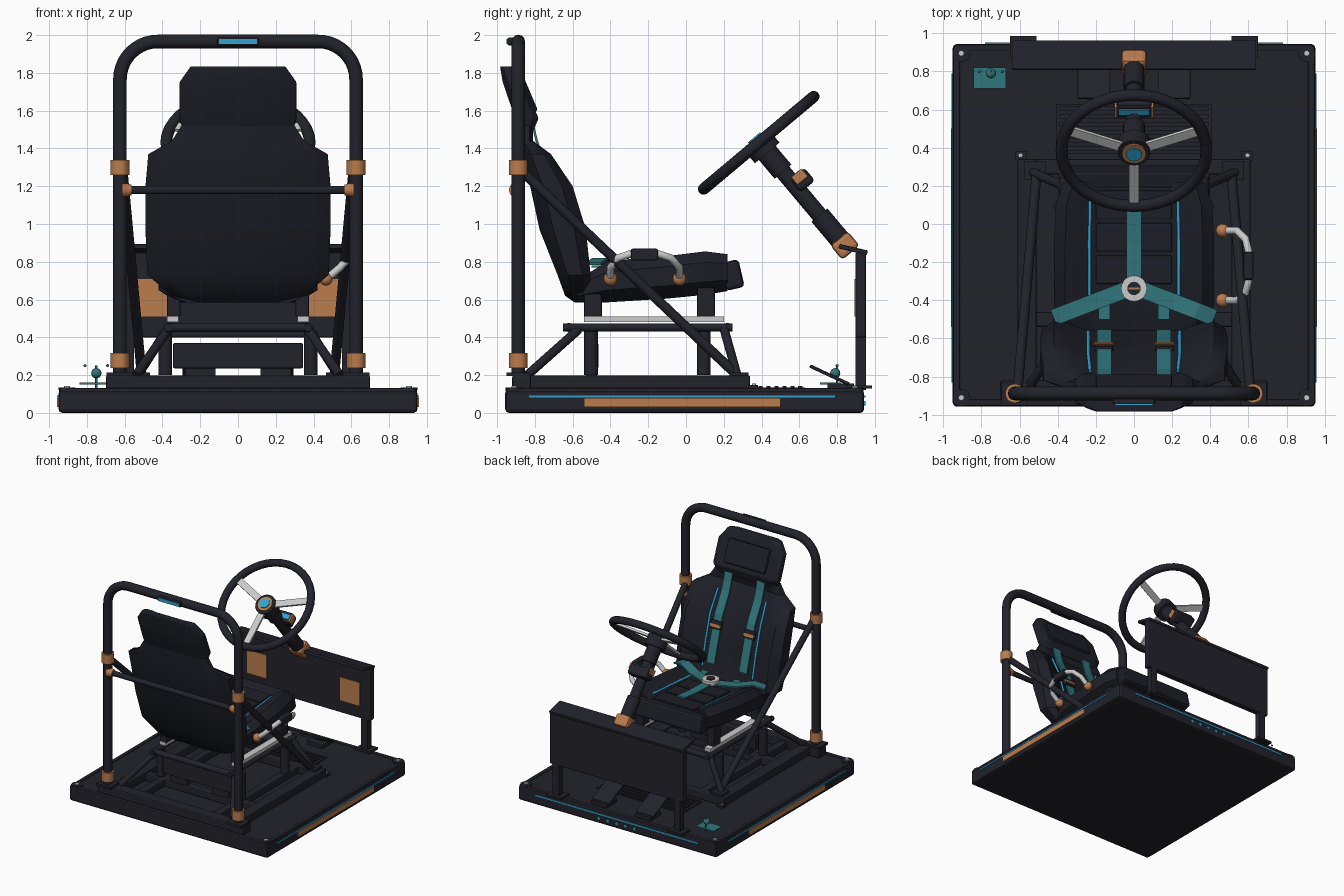
import bpy, bmesh, math
from mathutils import Vector as V, Matrix

if "Cube" in bpy.data.objects:
    bpy.data.objects.remove(bpy.data.objects["Cube"])

def mat(name, c):
    m = bpy.data.materials.new(name)
    m.diffuse_color = (*c, 1)
    m.use_nodes = True
    m.node_tree.nodes["Principled BSDF"].inputs["Base Color"].default_value = m.diffuse_color
    return m

DARK = mat("charcoal", (0.016, 0.016, 0.024))
PAD = mat("seat_black", (0.013, 0.014, 0.021))
ORANGE = mat("copper", (0.50, 0.20, 0.075))
BLUE = mat("light_blue", (0.03, 0.37, 0.65))
TEAL = mat("belt_teal", (0.03, 0.18, 0.20))
STEEL = mat("steel", (0.60, 0.60, 0.60))

def add(name, bm, m, smooth=False, bevel=0):
    bmesh.ops.recalc_face_normals(bm, faces=bm.faces)
    me = bpy.data.meshes.new(name)
    bm.to_mesh(me)
    bm.free()
    me.materials.append(m)
    o = bpy.data.objects.new(name, me)
    bpy.context.collection.objects.link(o)
    if bevel:
        b = o.modifiers.new("bevel", 'BEVEL')
        b.width, b.segments, b.limit_method = bevel, 2, 'ANGLE'
    if smooth:
        bpy.ops.object.select_all(action='DESELECT')
        o.select_set(True)
        bpy.context.view_layer.objects.active = o
        bpy.ops.object.shade_smooth_by_angle(angle=math.radians(35))
    return o

def box(name, c, size, m=DARK, rx=0, rz=0, bevel=0):
    bm = bmesh.new()
    M = (Matrix.Translation(c) @ Matrix.Rotation(math.radians(rz), 4, 'Z')
         @ Matrix.Rotation(math.radians(rx), 4, 'X') @ Matrix.Diagonal((*size, 1)))
    bmesh.ops.create_cube(bm, size=1, matrix=M)
    return add(name, bm, m, bevel=bevel)

def rod(name, p, q, r, m=DARK, r2=None, n=20):
    p, q = V(p), V(q)
    bm = bmesh.new()
    M = Matrix.Translation((p + q) / 2) @ (q - p).to_track_quat('Z', 'Y').to_matrix().to_4x4()
    bmesh.ops.create_cone(bm, cap_ends=True, segments=n, radius1=r, radius2=r if r2 is None else r2,
                          depth=(q - p).length, matrix=M)
    return add(name, bm, m, True)

def ball(name, c, r, m):
    bm = bmesh.new()
    bmesh.ops.create_uvsphere(bm, u_segments=16, v_segments=10, radius=r, matrix=Matrix.Translation(c))
    return add(name, bm, m, True)

def tube(name, pts, r, m=DARK, cyclic=False):
    cu = bpy.data.curves.new(name, 'CURVE')
    cu.dimensions, cu.bevel_depth, cu.bevel_resolution, cu.use_fill_caps = '3D', r, 4, True
    s = cu.splines.new('POLY')
    s.points.add(len(pts) - 1)
    for a, p in zip(s.points, pts):
        a.co = (*p, 1)
    s.use_cyclic_u = cyclic
    cu.materials.append(m)
    o = bpy.data.objects.new(name, cu)
    bpy.context.collection.objects.link(o)
    bpy.ops.object.select_all(action='DESELECT')
    o.select_set(True)
    bpy.context.view_layer.objects.active = o
    bpy.ops.object.convert(target='MESH')
    bpy.ops.object.shade_smooth_by_angle(angle=math.radians(40))

def loft(name, rings, m, bevel=0):
    bm = bmesh.new()
    vs = [[bm.verts.new(p) for p in r] for r in rings]
    n = len(vs[0])
    for a, b in zip(vs, vs[1:]):
        for i in range(n):
            bm.faces.new((a[i], a[(i + 1) % n], b[(i + 1) % n], b[i]))
    bm.faces.new(vs[0])
    bm.faces.new(vs[-1])
    return add(name, bm, m, True, bevel)

def ribbon(name, pts, side, m):
    bm = bmesh.new()
    vs = [(bm.verts.new(V(p) - V(side)), bm.verts.new(V(p) + V(side))) for p in pts]
    for a, b in zip(vs, vs[1:]):
        bm.faces.new((a[0], a[1], b[1], b[0]))
    s = add(name, bm, m).modifiers.new("thick", 'SOLIDIFY')
    s.thickness, s.offset = 0.012, 0

def section(w, b, f, d):
    # padded cross-section: back b, bolster front f, centre recessed by d
    h = [(.76 * w, b), (w, b + .3 * (f - b)), (w, f - .25 * (f - b)), (.86 * w, f), (.64 * w, f - .5 * d), (.52 * w, f - d)]
    return h + [(-x, t) for x, t in reversed(h)]

# platform with light strips and corner bolts
box("platform", (0, -.007, .062), (1.9, 1.9, .124), bevel=.02)
for s in (-1, 1):
    box("platform_edge_side", (s * .93, -.007, .118), (.035, 1.88, .025), bevel=.008)
    box("platform_edge_end", (0, -.007 + s * .93, .118), (1.88, .035, .025), bevel=.008)
    box("side_light", (s * .952, -.02, .087), (.01, 1.62, .012), BLUE)
    box("side_plate", (s * .952, -.02, .055), (.012, 1.04, .045), ORANGE)
    for y in (-.91, .895):
        rod("corner_pad", (s * .905, y, .12), (s * .905, y, .134), .045)
        rod("corner_bolt", (s * .905, y, .13), (s * .905, y, .142), .015, STEEL)
box("rear_light", (0, .945, .087), (1.56, .01, .012), BLUE)
for i in range(5):
    rod("rear_light_dot", (-.17 + .085 * i, .94, .05), (-.17 + .085 * i, .95, .05), .012, BLUE)

# base frame
box("frame_front_beam", (0, -.87, .16), (1.4, .1, .075), bevel=.01)
for y in (-.5, .3):
    box("frame_cross_beam", (0, y, .155), (1.14, .08, .06), bevel=.01)
for s in (-1, 1):
    box("frame_side_rail", (s * .56, -.28, .163), (.1, 1.24, .07), bevel=.01)
    box("frame_inner_rail", (s * .36, -.28, .155), (.07, 1.2, .06), bevel=.01)
    box("frame_corner_plate", (s * .59, .355, .138), (.06, .05, .02))
    rod("frame_corner_bolt", (s * .595, .36, .14), (s * .595, .36, .155), .01, STEEL)
    box("hoop_foot", (s * .625, -.89, .205), (.14, .12, .02))

# roll hoop, collars, crossbar and braces
arc = [(.425 + .2 * math.cos(a), -.888, 1.766 + .2 * math.sin(a)) for a in [math.pi / 20 * i for i in range(11)]]
tube("roll_hoop", [(.625, -.888, .2)] + arc + [(-x, y, z) for x, y, z in reversed(arc)] + [(-.625, -.888, .2)], .036)
box("hoop_light_housing", (0, -.925, 1.966), (.22, .04, .042), bevel=.008)
box("hoop_light", (0, -.946, 1.966), (.2, .008, .028), BLUE)
rod("crossbar", (-.6, -.895, 1.18), (.6, -.895, 1.18), .022)
for s in (-1, 1):
    for z in (.277, 1.3):
        rod("hoop_collar", (s * .625, -.888, z - .04), (s * .625, -.888, z + .04), .05, ORANGE)
    rod("crossbar_joint", (s * .615, -.895, 1.18), (s * .565, -.895, 1.18), .042, ORANGE, .028)
    rod("diagonal_brace", (s * .61, -.87, 1.28), (s * .51, .27, .2), .026)
    box("brace_foot", (s * .52, .28, .205), (.11, .1, .02))

# seat support frame
for s in (-1, 1):
    rod("support_rail", (s * .37, -.65, .452), (s * .37, .245, .452), .022)
    box("slide_rail", (s * .345, -.17, .495), (.06, .74, .03), STEEL)
    rod("support_leg_front", (s * .54, -.84, .2), (s * .37, -.57, .44), .024)
    rod("support_leg_rear", (s * .53, .27, .2), (s * .37, .2, .45), .024)
    for y in (-.503, .095):
        rod("support_post", (s * .385, y, .2), (s * .385, y, .43), .036)
        box("seat_mount", (s * .34, y + .01, .585), (.07, .095, .16), bevel=.01)
    box("control_box_foot", (s * .2, -.5, .21), (.16, .06, .05))
for y in (-.62, .22):
    rod("support_crossbar", (-.38, y, .452), (.38, y, .452), .024)
box("control_box", (0, -.5, .303), (.69, .075, .135), bevel=.01)

# seat: rows of height, half width, back, bolster front, recess
back = [(.585, .2, -.59, -.53, 0), (.62, .35, -.64, -.51, .02), (.73, .48, -.68, -.505, .06), (.97, .49, -.775, -.53, .08),
        (1.2, .49, -.825, -.6, .08), (1.37, .475, -.865, -.715, .06), (1.44, .35, -.88, -.81, .02), (1.52, .3, -.89, -.81, 0)]
loft("seat_back", [[(x, y, z) for x, y in section(w, b, f, d)] for z, w, b, f, d in back], PAD)
head = [(1.49, .29, -.88, -.81, 0), (1.56, .31, -.905, -.78, .01), (1.75, .31, -.97, -.86, .02), (1.835, .25, -.985, -.91, .01)]
loft("headrest", [[(x, y, z) for x, y in section(w, b, f, d)] for z, w, b, f, d in head], PAD, .008)
box("headrest_pad", (0, -.85, 1.68), (.4, .06, .2), PAD, rx=23, bevel=.015)
cush = [(-.58, .36, .585, .70, 0), (-.42, .42, .585, .80, .05), (-.1, .42, .605, .83, .06),
        (.1, .41, .625, .855, .07), (.22, .37, .645, .84, .05)]
loft("seat_cushion", [[(x, y, z) for x, z in section(w, b, f, d)] for y, w, b, f, d in cush], PAD)
box("cushion_front_lip", (0, .245, .73), (.7, .1, .15), PAD, rx=13, bevel=.02)
for i in range(3):
    box("cushion_panel", (0, -.24 + .17 * i, .766 + .008 * i), (.4, .15, .02), PAD, rx=3, bevel=.008)

# piping and belts
for s in (-1, 1):
    tube("cushion_piping", [(s * .235, -.4, .755), (s * .235, -.1, .78), (s * .23, .13, .80)], .009, BLUE)
    tube("back_piping", [(s * .24, -.565, .78), (s * .24, -.607, .97), (s * .24, -.675, 1.2), (s * .23, -.77, 1.38)], .009, BLUE)
    ribbon("shoulder_belt", [(s * .155, y, z) for y, z in
           ((-.81, 1.52), (-.79, 1.44), (-.765, 1.37), (-.672, 1.2), (-.602, .97), (-.56, .82))], (.038, 0, 0), TEAL)
    box("belt_adjuster", (s * .16, -.645, 1.12), (.1, .03, .07), DARK, rx=16, bevel=.005)
    box("belt_adjuster_bar", (s * .16, -.628, 1.12), (.1, .012, .025), ORANGE, rx=16)
    ribbon("belt_lower_end", [(s * .155, -.5, .775), (s * .155, -.4, .775)], (.03, 0, 0), TEAL)
    ribbon("lap_belt", [(s * .03, -.34, .785), (s * .2, -.405, .785), (s * .33, -.455, .815), (s * .42, -.49, .79)],
           (s * .016, .04, 0), TEAL)
ribbon("crotch_belt", [(0, -.34, .785), (0, -.1, .792), (0, .07, .808)], (.038, 0, 0), TEAL)
rod("belt_buckle", (0, -.338, .78), (0, -.338, .815), .068, STEEL)
rod("buckle_centre", (0, -.338, .81), (0, -.338, .821), .035, DARK)
box("buckle_slot", (0, -.338, .822), (.06, .012, .008), ORANGE)

# side grab handle
grab = [(.47, -.4, .71), (.54, -.4, .77), (.585, -.36, .82), (.6, -.3, .84), (.6, -.14, .84), (.585, -.08, .82), (.54, -.035, .77), (.47, -.035, .71)]
tube("grab_handle", grab, .02, STEEL)
box("grab_grip", (.6, -.22, .838), (.055, .145, .065), bevel=.012)
for y in (-.4, -.035):
    ball("grab_mount", (.465, y, .71), .036, ORANGE)

# rear panel on posts
box("rear_panel", (0, .925, .625), (1.28, .055, .45), bevel=.01)
box("rear_panel_ledge", (0, .885, .865), (1.28, .155, .025), rx=-13, bevel=.006)
for s in (-1, 1):
    box("panel_post", (s * .58, .925, .27), (.06, .055, .3))
    box("panel_foot", (s * .58, .93, .137), (.14, .11, .018))
    box("panel_plate", (s * .445, .896, .61), (.19, .008, .2), ORANGE)

# steering column and wheel
A = math.radians(40)
N, U, C = V((0, -math.sin(A), math.cos(A))), V((0, math.cos(A), math.sin(A))), V((0, .385, 1.43))
at = lambda t, u=0, x=0: C - N * t + U * u + V((x, 0, 0))
rod("steering_column", at(0), at(.74), .043)
rod("column_sleeve", at(.06), at(.2), .058)
rod("column_lower_sleeve", at(.5), at(.68), .055)
box("column_mount", at(.71), (.13, .12, .1), ORANGE, rx=40, bevel=.02)
box("column_display", at(.3, .05), (.19, .1, .09), rx=40, bevel=.02)
box("display_screen", at(.252, .05), (.165, .04, .008), BLUE, rx=40)
for s in (-1, 1):
    box("display_side", at(.275, .05, s * .095), (.012, .07, .05), ORANGE, rx=40)
ring = [at(0, .38 * math.sin(a), .38 * math.cos(a)) for a in [math.tau * i / 40 for i in range(40)]]
tube("wheel_rim", ring, .031, DARK, True)
for k, a in enumerate((22, 158, 270)):
    a = math.radians(a)
    d, e = V((math.cos(a), 0, 0)) + U * math.sin(a), V((-math.sin(a), 0, 0)) + U * math.cos(a)
    bm = bmesh.new()
    M = Matrix((d, e, N)).transposed().to_4x4()
    bmesh.ops.create_cube(bm, size=1, matrix=Matrix.Translation(C + d * .21) @ M @ Matrix.Diagonal((.3, .055, .018, 1)))
    add("wheel_spoke", bm, STEEL)
rod("wheel_hub", at(.07), at(-.02), .085)
rod("hub_ring", at(-.015), at(-.03), .064, ORANGE)
rod("hub_cap", at(-.025), at(-.038), .042, BLUE)

# pedals and floor mat
box("floor_mat", (0, .5, .128), (.82, .26, .012))
for i in range(6):
    box("mat_rib", (0, .395 + .042 * i, .136), (.78, .022, .012))
for s in (-1, 1):
    box("pedal", (s * .21, .76, .2), (.17, .23, .018), rx=-25, bevel=.006)
    box("pedal_base", (s * .21, .82, .14), (.15, .14, .03))

# small corner marker
box("marker_plate", (-.755, .765, .155), (.17, .11, .01), TEAL)
rod("marker_post", (-.75, .8, .12), (-.75, .8, .25), .006, TEAL)
ball("marker_ball", (-.75, .79, .21), .027, TEAL)
for x in (-.81, -.69):
    ball("marker_dot", (x, .8, .25), .008, TEAL)
